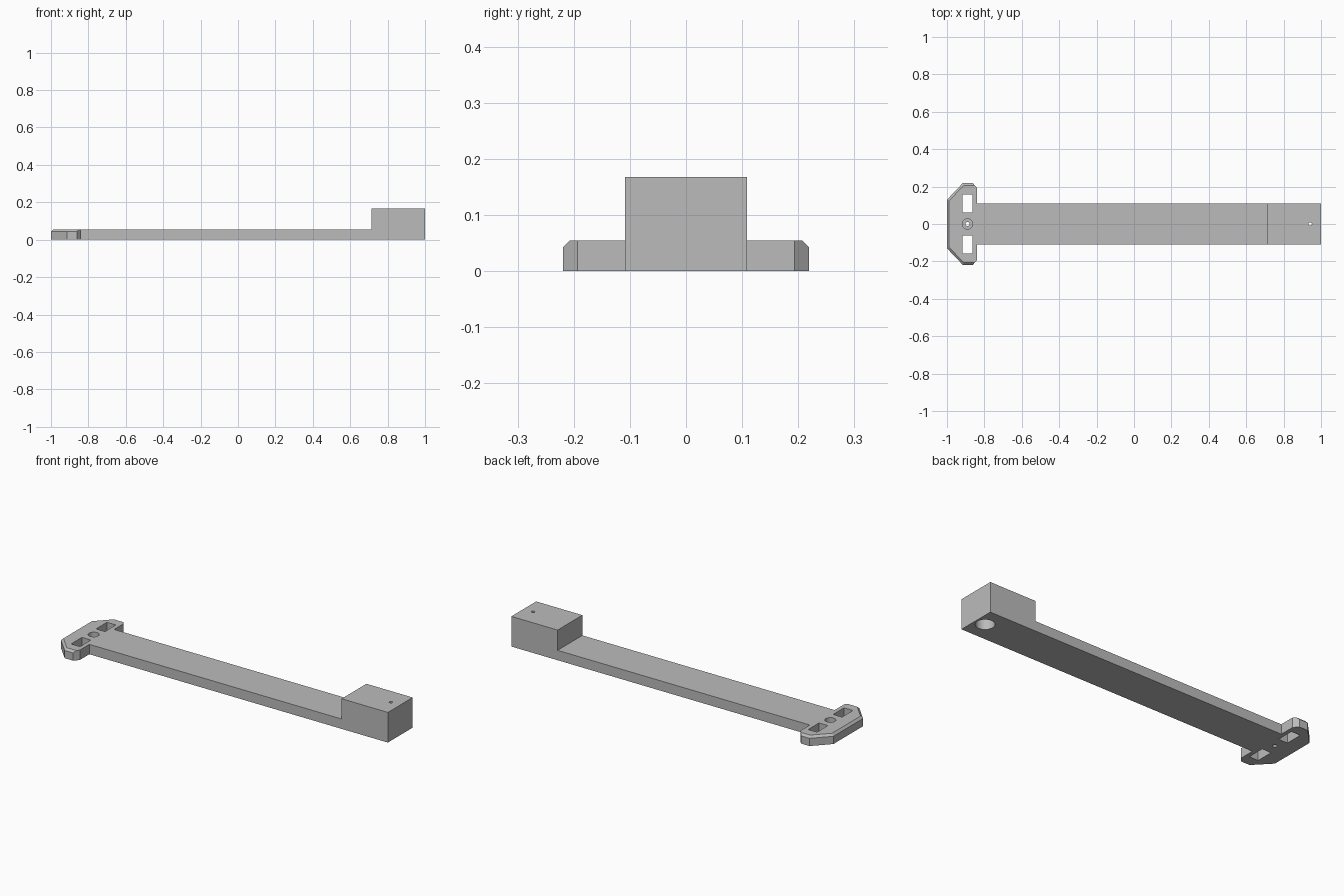
import bpy, bmesh
from mathutils import Matrix

cube = bpy.data.objects.get("Cube")
if cube:
    bpy.data.objects.remove(cube, do_unlink=True)

grey = bpy.data.materials.new("plain grey")
grey.use_nodes = True
grey.diffuse_color = (0.5, 0.5, 0.5, 1)
grey.node_tree.nodes["Principled BSDF"].inputs["Base Color"].default_value = (0.5, 0.5, 0.5, 1)

THICK, TOP, HALF = 0.055, 0.168, 0.109
HEAD_X = -0.84


def make_object(name, bm):
    bmesh.ops.recalc_face_normals(bm, faces=bm.faces)
    mesh = bpy.data.meshes.new(name)
    bm.to_mesh(mesh)
    bm.free()
    mesh.materials.append(grey)
    obj = bpy.data.objects.new(name, mesh)
    bpy.context.collection.objects.link(obj)
    return obj


def box(name, x, y, z):
    bm = bmesh.new()
    bmesh.ops.create_cube(bm, size=1)
    size = [b - a for a, b in (x, y, z)]
    mid = [(a + b) / 2 for a, b in (x, y, z)]
    bm.transform(Matrix.Translation(mid) @ Matrix.Diagonal((*size, 1)))
    return make_object(name, bm)


def cylinder(name, x, radius, z0, z1):
    bm = bmesh.new()
    bmesh.ops.create_cone(bm, cap_ends=True, segments=32, radius1=radius,
                          radius2=radius, depth=z1 - z0)
    bm.transform(Matrix.Translation((x, 0, (z0 + z1) / 2)))
    return make_object(name, bm)


def cut(target, cutters):
    bpy.context.view_layer.objects.active = target
    for cutter in cutters:
        cutter.hide_render = True
        mod = target.modifiers.new("cut", 'BOOLEAN')
        mod.operation, mod.solver, mod.object = 'DIFFERENCE', 'EXACT', cutter
        bpy.ops.object.modifier_apply(modifier=mod.name)
        bpy.data.objects.remove(cutter, do_unlink=True)


# Flat arm with its wide cross head, extruded from half an outline
half = [(1, HALF), (HEAD_X, HALF), (HEAD_X, 0.193), (-0.862, 0.219),
        (-0.915, 0.219), (-1, 0.13)]
outline = half + [(x, -y) for x, y in reversed(half)]
bm = bmesh.new()
base = bm.faces.new([bm.verts.new((x, y, 0)) for x, y in outline])
new = bmesh.ops.extrude_face_region(bm, geom=[base], use_keep_orig=True)["geom"]
bmesh.ops.translate(bm, vec=(0, 0, THICK),
                    verts=[v for v in new if isinstance(v, bmesh.types.BMVert)])
bmesh.ops.recalc_face_normals(bm, faces=bm.faces)

# Chamfer the outer top edges of the head
rim = [e for e in bm.edges
       if all(v.co.z > THICK / 2 and v.co.x < -0.85 for v in e.verts)]
bmesh.ops.bevel(bm, geom=rim, offset=0.012, segments=1, affect='EDGES')
arm = make_object("arm_and_head", bm)

# Two strap slots, the recessed screw hole and the socket under the far end
slots = [box("slot_cutter", (-0.918, -0.863), sorted((s * 0.062, s * 0.158)), (-0.1, 0.1))
         for s in (-1, 1)]
cut(arm, slots + [cylinder("recess_cutter", -0.89, 0.028, 0.025, 0.1),
                  cylinder("screw_cutter", -0.89, 0.011, -0.1, 0.1),
                  cylinder("socket_cutter", 0.942, 0.048, -0.1, 0.1)])

# End block with the socket continuing up to a small pin hole
block = box("end_block", (0.715, 1), (-HALF, HALF), (THICK, TOP))
cut(block, [cylinder("socket_cutter", 0.942, 0.048, 0, 0.13),
            cylinder("pin_cutter", 0.942, 0.009, 0, 0.3)])
